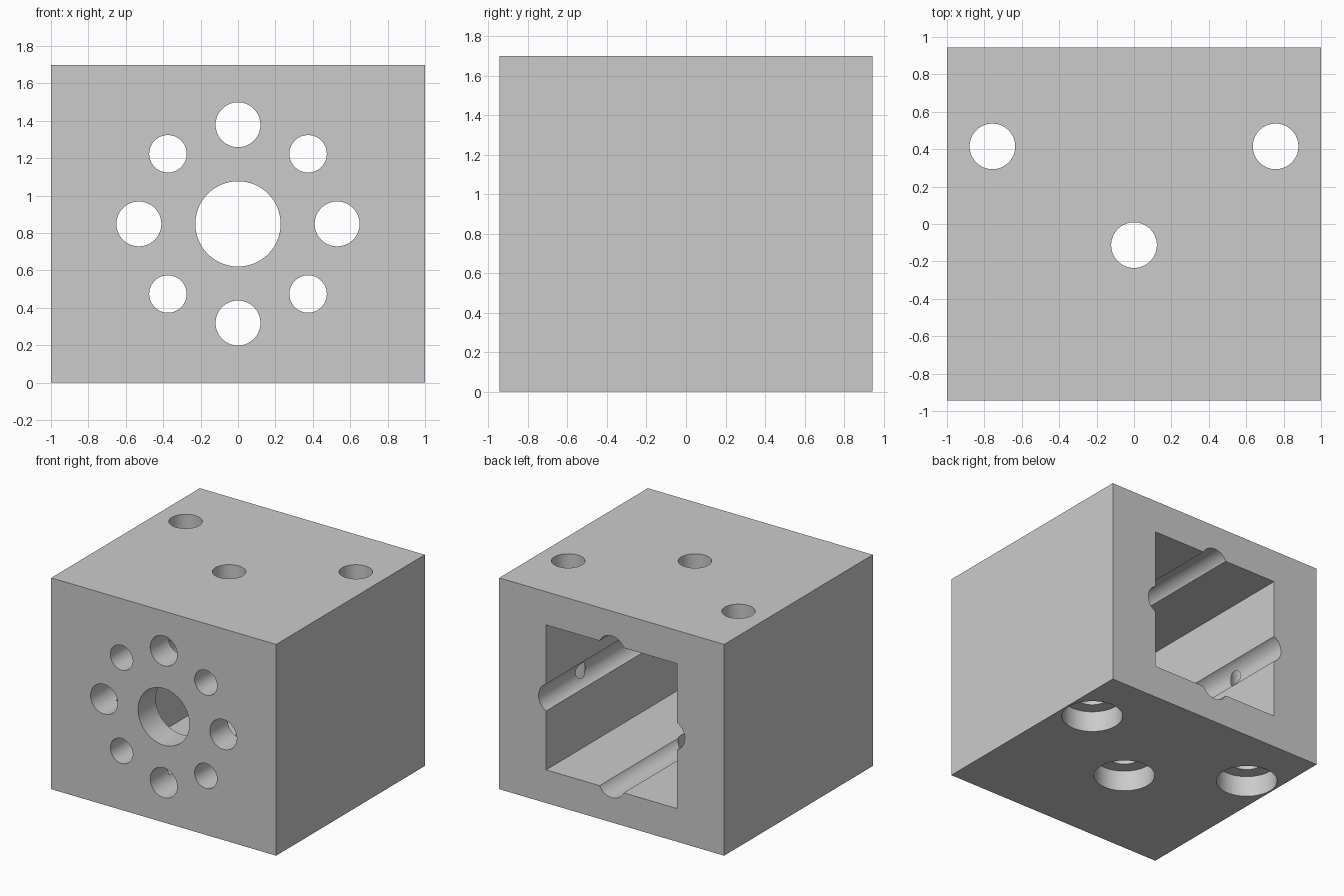
import bpy
from math import pi, sin, cos, radians

if "Cube" in bpy.data.objects:
    bpy.data.objects.remove(bpy.data.objects["Cube"], do_unlink=True)

W, D, H = 2.0, 1.887, 1.698      # block size
MID = H / 2                      # height of the bolt circle centre
WALL = 0.226                     # front wall thickness
POCKET = 1.165                   # square pocket width

grey = bpy.data.materials.new("light_grey")
grey.use_nodes = True
colour = (0.6, 0.6, 0.6, 1)
grey.diffuse_color = colour
grey.node_tree.nodes["Principled BSDF"].inputs["Base Color"].default_value = colour


def box(name, size, loc):
    bpy.ops.mesh.primitive_cube_add(size=1, location=loc)
    ob = bpy.context.object
    ob.name = name
    ob.scale = size
    bpy.ops.object.transform_apply(location=True, rotation=True, scale=True)
    ob.data.materials.append(grey)
    return ob


def drill(name, radius, length, loc, rot=(0, 0, 0)):
    bpy.ops.mesh.primitive_cylinder_add(vertices=64, radius=radius, depth=length,
                                        location=loc, rotation=rot)
    ob = bpy.context.object
    ob.name = name
    ob.data.materials.append(grey)
    return ob


def cut(target, cutter):
    cutter.hide_render = True
    mod = target.modifiers.new("cut", 'BOOLEAN')
    mod.operation = 'DIFFERENCE'
    mod.solver = 'EXACT'
    mod.object = cutter
    bpy.context.view_layer.objects.active = target
    bpy.ops.object.modifier_apply(modifier=mod.name)
    bpy.data.objects.remove(cutter, do_unlink=True)


block = box("mounting_block", (W, D, H), (0, 0, MID))

# Square pocket, open at the back
cut(block, box("pocket_cutter", (POCKET, D, POCKET), (0, WALL, MID)))

# Central opening in the front wall
along_y = (pi / 2, 0, 0)
cut(block, drill("centre_cutter", 0.228, 3, (0, 0, MID), along_y))

# Ring of eight holes running the whole depth, alternating in size
for i in range(8):
    a = radians(45 * i)
    radius = 0.1 if i % 2 else 0.12
    loc = (0.53 * cos(a), 0, MID + 0.53 * sin(a))
    cut(block, drill("ring_cutter", radius, 3, loc, along_y))

# Vertical bolt holes, counterbored from below
for x, y in ((-0.757, 0.415), (0.757, 0.415), (0, -0.113)):
    cut(block, drill("bolt_cutter", 0.122, 4, (x, y, MID)))
    cut(block, drill("counterbore_cutter", 0.228, 0.34, (x, y, 0)))

# One material on every face, smooth bores with crisp rims
block.data.materials.clear()
block.data.materials.append(grey)
for poly in block.data.polygons:
    poly.material_index = 0
bpy.ops.object.select_all(action='DESELECT')
block.select_set(True)
bpy.context.view_layer.objects.active = block
bpy.ops.object.shade_smooth_by_angle(angle=radians(30))
